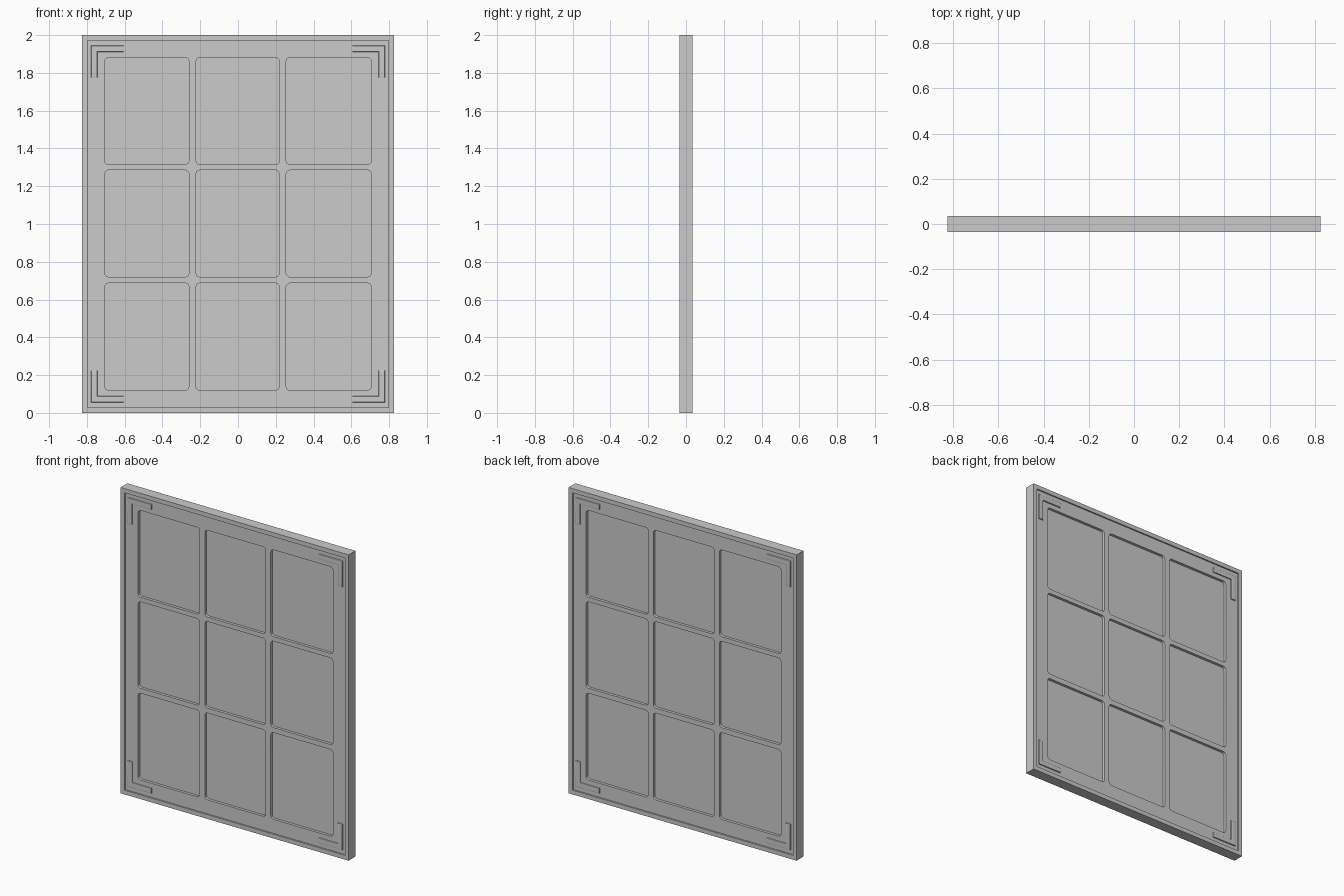
import bpy
from math import sin, cos, pi

cube = bpy.data.objects.get("Cube")
if cube:
    bpy.data.objects.remove(cube, do_unlink=True)

grey = bpy.data.materials.new("plain grey")
grey.use_nodes = True
colour = (0.6, 0.6, 0.6, 1)
grey.diffuse_color = colour
grey.node_tree.nodes["Principled BSDF"].inputs["Base Color"].default_value = colour


def rounded(x0, x1, z0, z1, r=0.0, steps=4):
    """Outline of a rectangle, with rounded corners when r is set."""
    if r == 0:
        return [(x0, z0), (x1, z0), (x1, z1), (x0, z1)]
    centres = [(x1 - r, z1 - r), (x0 + r, z1 - r), (x0 + r, z0 + r), (x1 - r, z0 + r)]
    return [(cx + r * cos((k + i / steps) * pi / 2), cz + r * sin((k + i / steps) * pi / 2))
            for k, (cx, cz) in enumerate(centres) for i in range(steps + 1)]


def plate(name, outlines, half, y=0.0, bevel=0.0):
    """Upright plate filled between outlines; inner outlines become holes."""
    curve = bpy.data.curves.new(name, "CURVE")
    curve.dimensions = "2D"
    curve.fill_mode = "BOTH"
    curve.extrude = half - bevel
    curve.bevel_depth = bevel
    curve.bevel_resolution = 1
    curve.offset = -bevel
    for points in outlines:
        spline = curve.splines.new("POLY")
        spline.points.add(len(points) - 1)
        for p, (x, z) in zip(spline.points, points):
            p.co = (x, z, 0, 1)
        spline.use_cyclic_u = True
    obj = bpy.data.objects.new(name, curve)
    bpy.context.collection.objects.link(obj)
    obj.rotation_euler.x = pi / 2
    obj.location.y = y
    bpy.ops.object.select_all(action="DESELECT")
    obj.select_set(True)
    bpy.context.view_layer.objects.active = obj
    bpy.ops.object.convert(target="MESH")
    obj = bpy.context.object
    obj.data.materials.clear()
    obj.data.materials.append(grey)
    bpy.ops.object.shade_smooth_by_angle(angle=0.6)
    return obj


# Outer rim
W, H, T = 0.825, 2.0, 0.035
plate("outer_rim", [rounded(-W, W, 0, H), rounded(-0.797, 0.797, 0.028, H - 0.028)], T)

# Glazing-bar lattice with nine rounded openings
columns = [(-0.705, -0.26), (-0.222, 0.218), (0.255, 0.705)]
rows = [(0.12, 0.687), (0.72, 1.285), (1.315, 1.882)]
openings = [rounded(*c, *r, r=0.02) for c in columns for r in rows]
plate("lattice_frame", [rounded(-0.797, 0.797, 0.028, H - 0.028)] + openings, 0.026)

# Glass panes
for i, c in enumerate(columns):
    for j, r in enumerate(rows):
        plate(f"pane_{i}_{j}", [rounded(c[0] - 0.01, c[1] + 0.01, r[0] - 0.01, r[1] + 0.01)], 0.008)

# L-shaped corner brackets on both faces
for side, y in (("front", -0.026), ("back", 0.026)):
    for sx, across in ((-1, "right"), (1, "left")):
        for sz, level in ((-1, "lower"), (1, "upper")):
            a, b, w = 0.778, 0.605, 0.034
            shape = [(a, 0.945), (b, 0.945), (b, 0.945 - w), (a - w, 0.945 - w),
                     (a - w, 0.775), (a, 0.775)]
            plate(f"{side}_{level}_{across}_bracket",
                  [[(sx * x, 1 + sz * z) for x, z in shape]], 0.008, y, 0.006)
